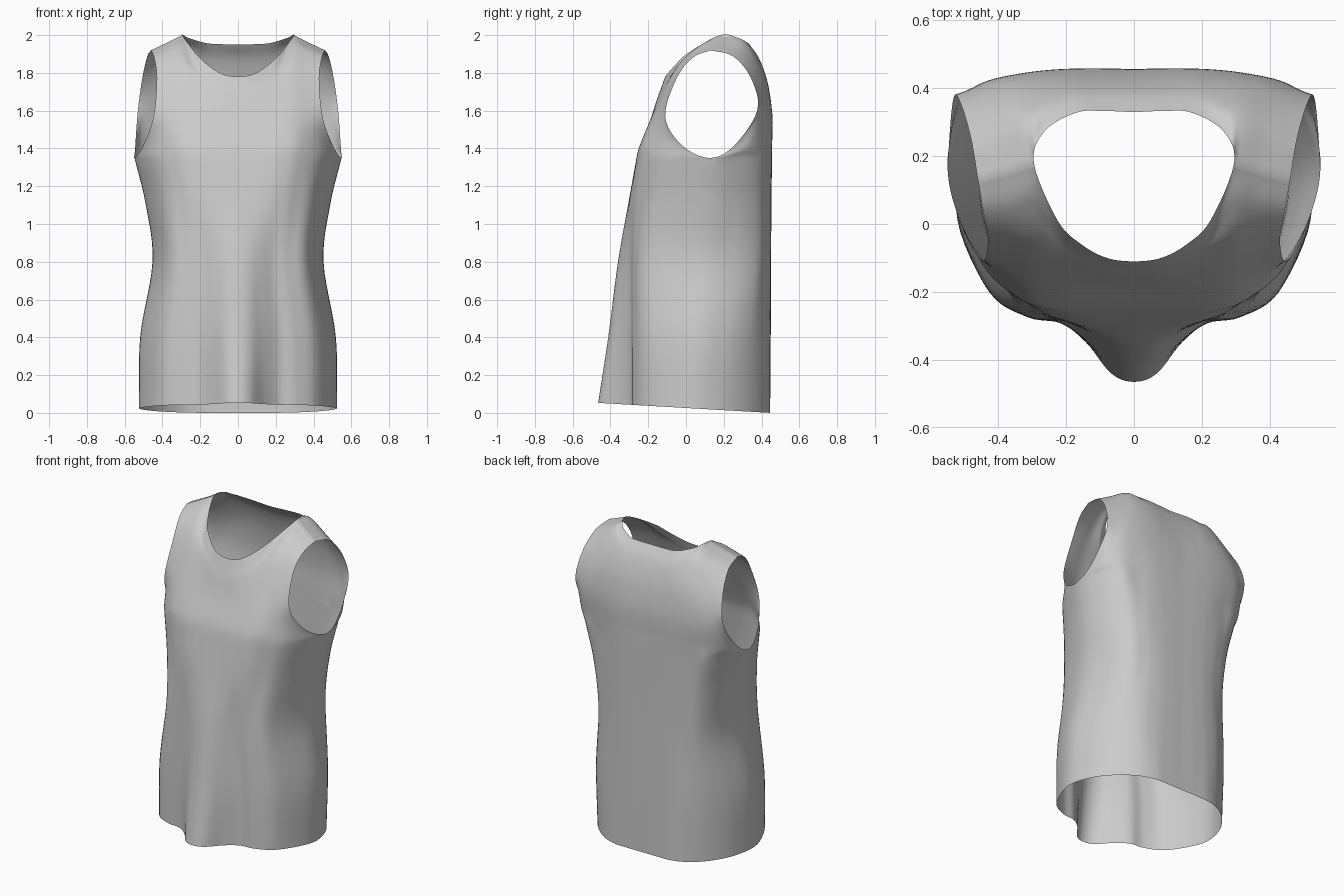
import bpy
from mathutils import Vector

K = 6  # subdivisions between control points


def spline(pts, mirror_start=False, mirror_end=False, before=None):
    """Catmull-Rom through pts; ends are mirrored across x = 0 or extended."""
    p = [Vector(q) for q in pts]
    flip = Vector((-1, 1, 1))
    first = before or (p[1] * flip if mirror_start else 2 * p[0] - p[1])
    last = p[-2] * flip if mirror_end else 2 * p[-1] - p[-2]
    g = [first] + p + [last]
    out = []
    for i in range(1, len(g) - 2):
        a, b, c, d = g[i - 1:i + 3]
        for k in range(K):
            t = k / K
            out.append(0.5 * (2 * b + (c - a) * t + (2 * a - 5 * b + 4 * c - d) * t * t
                              + (3 * b - a - 3 * c + d) * t ** 3))
    return out + [p[-1]]


def loft(rows, ghost=None):
    """Smooth the dense rows in the other direction; ghost is the row before the first."""
    cols = [spline(c, before=ghost[j] if ghost else None) for j, c in enumerate(zip(*rows))]
    return [list(r) for r in zip(*cols)]


# Body tube: fractions of half width, then (height, half width, front y, back y)
FRONT_F = (0, .13, .27, .42, .6, .82, 1)
BACK_F = (.95, .8, .6, .4, .2, 0)
LEVELS = [
    (0, .52, (-.465, -.44, -.35, -.29, -.275, -.20, .01), (.18, .31, .40, .44, .445, .445)),
    (.4, .515, (-.412, -.395, -.34, -.292, -.274, -.20, .03), (.20, .33, .41, .44, .448, .448)),
    (.8, .45, (-.36, -.352, -.325, -.292, -.272, -.205, .06), (.25, .38, .425, .445, .45, .45)),
    (1.1, .485, (-.307, -.305, -.30, -.285, -.25, -.16, .095), (.26, .385, .43, .447, .452, .452)),
    (1.35, .545, (-.262, -.262, -.262, -.257, -.225, -.12, .12), (.28, .40, .43, .45, .455, .455)),
]
rings = []
for z, hw, fy, by in LEVELS:
    ring = []
    for f, y in zip(FRONT_F + BACK_F, fy + by):
        hem = .026 - .058 * y if z == 0 else 0
        ring.append((f * hw, y, z + hem))
    rings.append(spline(ring, True, True))
body = loft(rings)

# Shoulder panels: rows from centre to armhole edge
FRONT_ROWS = [
    [(0, -.243, 1.42), (.07, -.243, 1.42), (.145, -.243, 1.42), (.23, -.238, 1.425),
     (.32, -.215, 1.43), (.425, -.135, 1.425), (.50, -.025, 1.42)],
    [(0, -.19, 1.55), (.07, -.19, 1.55), (.14, -.188, 1.555), (.22, -.18, 1.57),
     (.30, -.165, 1.58), (.385, -.137, 1.575), (.447, -.11, 1.57)],
    [(0, -.15, 1.67), (.075, -.148, 1.675), (.145, -.13, 1.705), (.22, -.095, 1.76),
     (.295, -.055, 1.82), (.37, -.05, 1.795), (.43, -.05, 1.77)],
    [(0, -.13, 1.725), (.08, -.123, 1.735), (.15, -.095, 1.775), (.22, -.045, 1.83),
     (.295, .06, 1.935), (.37, .045, 1.91), (.444, .035, 1.88)],
]
BACK_ROWS = [
    [(0, .455, 1.42), (.11, .456, 1.42), (.22, .452, 1.42), (.33, .435, 1.42),
     (.44, .405, 1.42), (.515, .34, 1.42), (.544, .25, 1.41)],
    [(0, .455, 1.58), (.11, .457, 1.58), (.22, .455, 1.58), (.32, .445, 1.59),
     (.42, .425, 1.59), (.49, .395, 1.60), (.53, .377, 1.60)],
    [(0, .43, 1.74), (.10, .432, 1.74), (.20, .432, 1.75), (.29, .42, 1.77),
     (.36, .405, 1.77), (.45, .37, 1.77), (.507, .345, 1.77)],
    [(0, .385, 1.87), (.10, .387, 1.87), (.19, .385, 1.88), (.26, .35, 1.93),
     (.315, .315, 1.955), (.40, .285, 1.918), (.48, .25, 1.887)],
]
SHOULDER = [(.295, .18, 2.0), (.375, .155, 1.96), (.46, .13, 1.92)]
NECK = [(0, -.11, 1.78), (.08, -.10, 1.793), (.155, -.06, 1.838), (.225, .01, 1.905), SHOULDER[0],
        (.262, .275, 1.985), (.17, .328, 1.958), (.09, .333, 1.952), (0, .33, 1.95)]
neckline = spline(NECK, True, True)
seam = spline(SHOULDER)[1:]
side = 6 * K


def panel(base, below, rows, neck, armpit):
    # continue the body smoothly, and round the armhole bottom
    ghost = []
    for j, p in enumerate(below):
        w = max(0, (j - side + K) / K) ** 2
        ghost.append(p.lerp(Vector(armpit), w))
    return loft([base] + [spline(r, True) for r in rows] + [neck + seam], ghost)


front = panel(body[-1][:side + 1], body[-3][:side + 1], FRONT_ROWS,
              neckline[:4 * K + 1], BACK_ROWS[0][-1])
back = panel(body[-1][side:][::-1], body[-3][side:][::-1], BACK_ROWS,
             neckline[4 * K:][::-1], FRONT_ROWS[0][-1])

# Join the half garment, welding shared seam points
verts, faces, index = [], [], {}


def vid(p):
    key = tuple(round(c, 5) for c in p)
    if key not in index:
        index[key] = len(verts)
        verts.append(key)
    return index[key]


for grid, flip in ((body, False), (front, False), (back, True)):
    for lo, hi in zip(grid, grid[1:]):
        for j in range(len(lo) - 1):
            ids = [vid(p) for p in (lo[j], lo[j + 1], hi[j + 1], hi[j])]
            ids = list(dict.fromkeys(ids))
            if len(ids) > 2:
                faces.append(ids[::-1] if flip else ids)

mesh = bpy.data.meshes.new("tank_top")
mesh.from_pydata(verts, [], faces)
mesh.validate()
mesh.shade_smooth()
shirt = bpy.data.objects.new("tank_top", mesh)
bpy.context.collection.objects.link(shirt)

# Mirror to the other half
mirror = shirt.modifiers.new("mirror", 'MIRROR')
mirror.use_axis = (True, False, False)
mirror.merge_threshold = 0.0005
